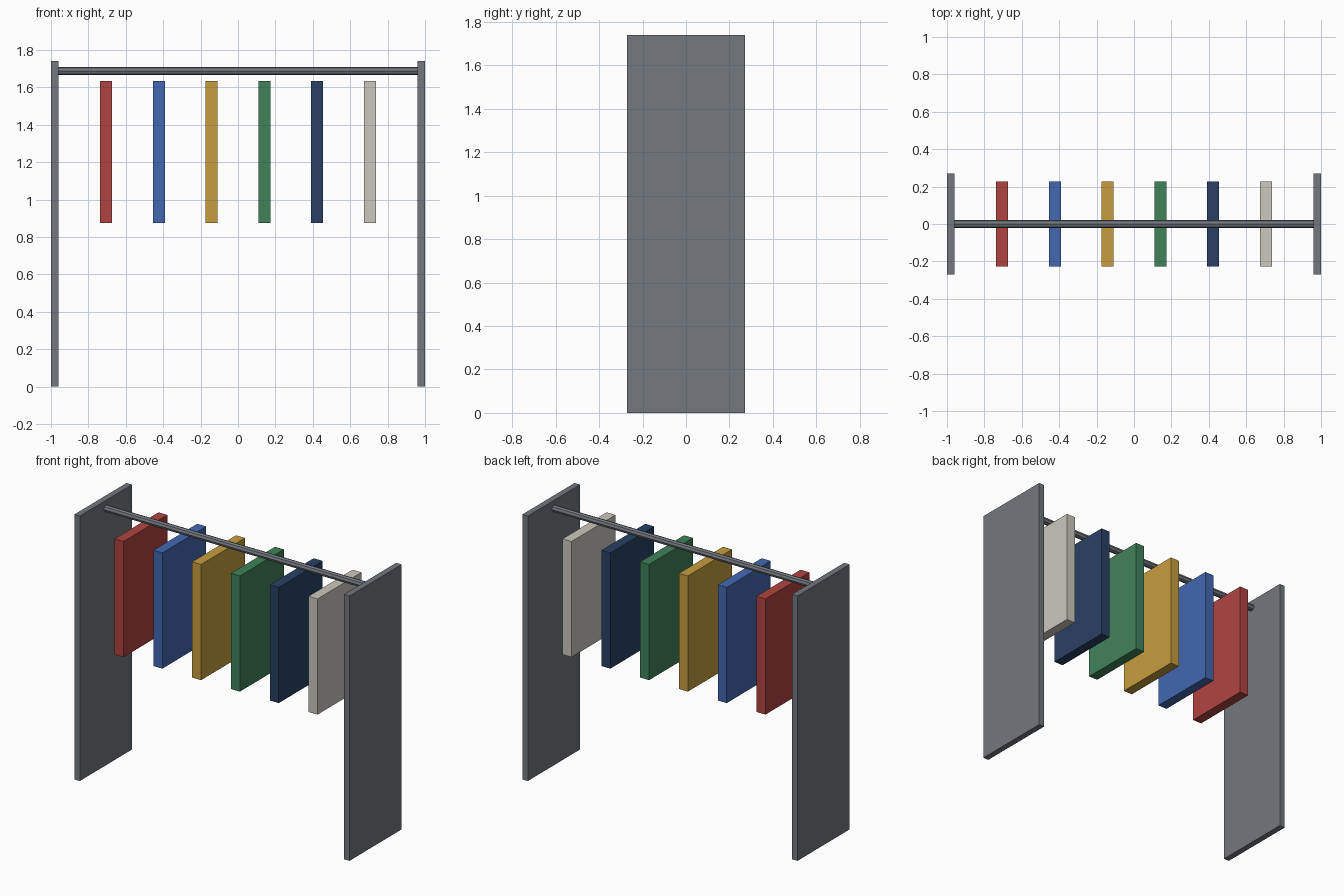
import bpy, math

if "Cube" in bpy.data.objects:
    bpy.data.objects.remove(bpy.data.objects["Cube"])


def lin(c):
    c /= 255
    return c / 12.92 if c <= 0.04045 else ((c + 0.055) / 1.055) ** 2.4


def material(name, rgb):
    m = bpy.data.materials.new(name)
    m.diffuse_color = (*[lin(c) for c in rgb], 1)
    m.use_nodes = True
    m.node_tree.nodes["Principled BSDF"].inputs["Base Color"].default_value = m.diffuse_color
    return m


def box(name, center, size, mat):
    bpy.ops.mesh.primitive_cube_add(size=1, location=center)
    o = bpy.context.object
    o.name = name
    o.scale = size
    bpy.ops.object.transform_apply(location=False, rotation=False, scale=True)
    o.data.materials.append(mat)


grey = material("steel grey", (115, 120, 127))

# End panels
for side, s in (("left", -1), ("right", 1)):
    box(side + "_end_panel", (s * 0.98, 0, 0.87), (0.04, 0.542, 1.74), grey)

# Hanging rail between the panels
bpy.ops.mesh.primitive_cylinder_add(vertices=8, radius=0.0217, depth=1.92,
                                    location=(0, 0, 1.688),
                                    rotation=(0, math.pi / 2, 0))
rail = bpy.context.object
rail.name = "hanging_rail"
rail.data.materials.append(grey)

# Row of hanging garments
colours = (("red", (176, 68, 64)), ("blue", (66, 104, 178)),
           ("mustard", (198, 158, 62)), ("green", (64, 130, 90)),
           ("navy", (42, 64, 100)), ("off white", (204, 200, 190)))
for i, (name, rgb) in enumerate(colours):
    box(name.replace(" ", "_") + "_garment", ((i - 2.5) * 0.282, 0, 1.254),
        (0.065, 0.456, 0.76), material(name, rgb))
